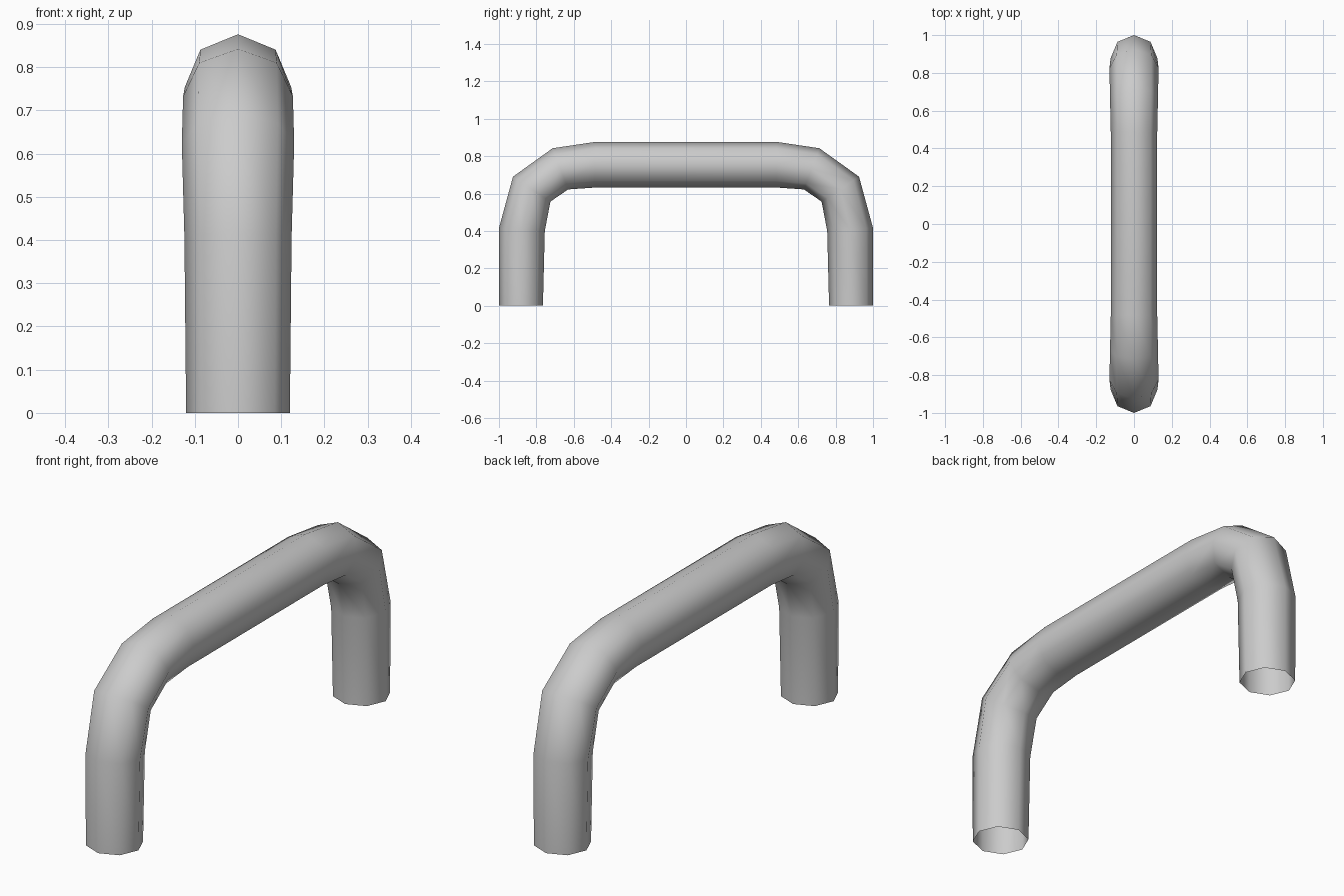
import bpy, bmesh
from math import sin, cos, pi

if "Cube" in bpy.data.objects:
    bpy.data.objects.remove(bpy.data.objects["Cube"])

SIDES = 8
# Half path from foot to top bar: outer (y, z), inner (y, z), half width in x
HALF = [
    ((1.00, 0.00), (0.765, 0.00), 0.12),
    ((1.00, 0.415), (0.755, 0.40), 0.124),
    ((0.925, 0.69), (0.725, 0.557), 0.13),
    ((0.713, 0.842), (0.63, 0.622), 0.127),
    ((0.485, 0.876), (0.485, 0.632), 0.123),
]


def ring(bm, outer, inner, width, side):
    """Eight-sided cross-section spanning from the outer to the inner bend line."""
    cy, cz = (outer[0] + inner[0]) / 2, (outer[1] + inner[1]) / 2
    ry, rz = (outer[0] - inner[0]) / 2, (outer[1] - inner[1]) / 2
    verts = []
    for k in range(SIDES):
        a = 2 * pi * k / SIDES
        verts.append(bm.verts.new((width * sin(a), side * (cy + ry * cos(a)), cz + rz * cos(a))))
    return verts


# Bent tube handle, open at both feet
bm = bmesh.new()
rings = [ring(bm, *h, 1) for h in HALF] + [ring(bm, *h, -1) for h in reversed(HALF)]
for a, b in zip(rings, rings[1:]):
    for k in range(SIDES):
        n = (k + 1) % SIDES
        bm.faces.new((a[k], a[n], b[n], b[k])).smooth = True
bmesh.ops.recalc_face_normals(bm, faces=bm.faces)

mesh = bpy.data.meshes.new("tube_handle")
bm.to_mesh(mesh)
bm.free()
bpy.context.collection.objects.link(bpy.data.objects.new("tube_handle", mesh))
